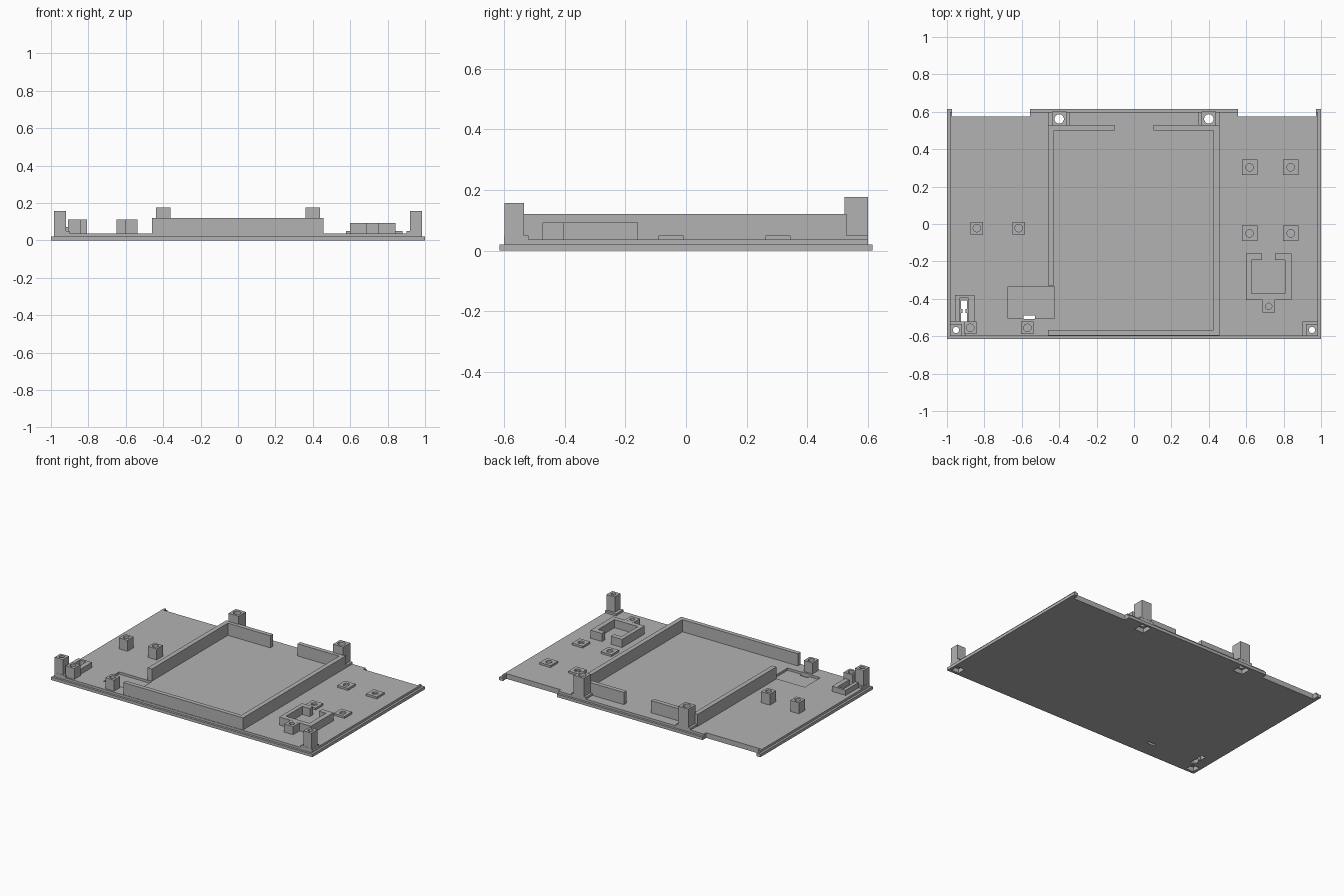
import bpy, bmesh
from mathutils import Matrix

cube = bpy.data.objects.get("Cube")
if cube:
    bpy.data.objects.remove(cube, do_unlink=True)

GREY = bpy.data.materials.new("plain grey")
GREY.use_nodes = True
colour = (0.45, 0.45, 0.45, 1)
GREY.diffuse_color = colour
GREY.node_tree.nodes["Principled BSDF"].inputs["Base Color"].default_value = colour

LOW, TOP = 0.02, 0.036      # tops of the two plate layers
PEDESTAL = 0.05


def finish(name, bm):
    bmesh.ops.recalc_face_normals(bm, faces=bm.faces)
    mesh = bpy.data.meshes.new(name)
    bm.to_mesh(mesh)
    bm.free()
    ob = bpy.data.objects.new(name, mesh)
    bpy.context.collection.objects.link(ob)
    mesh.materials.append(GREY)
    return ob


def prism(name, outline, z0, z1):
    bm = bmesh.new()
    face = bm.faces.new([bm.verts.new((x, y, z0)) for x, y in outline])
    ext = bmesh.ops.extrude_face_region(bm, geom=[face])["geom"]
    verts = [g for g in ext if isinstance(g, bmesh.types.BMVert)]
    bmesh.ops.translate(bm, vec=(0, 0, z1 - z0), verts=verts)
    return finish(name, bm)


def box(name, x0, x1, y0, y1, z0, z1):
    return prism(name, [(x0, y0), (x1, y0), (x1, y1), (x0, y1)], z0, z1)


def square(name, x, y, size, z0, z1):
    h = size / 2
    return box(name, x - h, x + h, y - h, y + h, z0, z1)


def rod(x, y, r, z0, z1):
    bm = bmesh.new()
    bmesh.ops.create_cone(bm, cap_ends=True, segments=32, radius1=r, radius2=r,
                          depth=z1 - z0,
                          matrix=Matrix.Translation((x, y, (z0 + z1) / 2)))
    return finish("cutter", bm)


def cut(ob, cutter):
    # Subtract the cutter, bake the result and drop the cutter
    mod = ob.modifiers.new("cut", "BOOLEAN")
    mod.operation, mod.solver, mod.object = "DIFFERENCE", "EXACT", cutter
    graph = bpy.context.evaluated_depsgraph_get()
    mesh = bpy.data.meshes.new_from_object(ob.evaluated_get(graph))
    ob.modifiers.clear()
    ob.data = mesh
    bpy.data.objects.remove(cutter, do_unlink=True)


def plate_outline(x, y, tab):
    # Notched back edge: side tabs, two shallow bays and a wide centre tongue
    half = [(x, -y), (x, y), (tab, y), (tab, 0.575), (0.557, 0.575), (0.557, y)]
    return half + [(-px, py) for px, py in reversed(half)]


# Two-layer base plate
lower = prism("lower_plate", plate_outline(1, 0.615, 0.972), 0, LOW)
upper = prism("upper_plate", plate_outline(0.985, 0.6, 0.972), LOW, TOP)
plates = (lower, upper)

# Shallow pocket and through slots
cut(upper, box("cutter", -0.675, -0.424, -0.505, -0.335, 0.01, 0.1))
for rect in ((-0.59, -0.53, -0.508, -0.488),
             (-0.925, -0.892, -0.455, -0.41),
             (-0.925, -0.892, -0.52, -0.475),
             (-0.916, -0.9, -0.48, -0.45)):
    for plate in plates:
        cut(plate, box("cutter", *rect, -0.1, 0.1))

# Battery tray walls, open at the left front and back centre
WALL = 0.12
box("tray_front_wall", -0.46, 0.456, -0.597, -0.567, TOP, WALL)
box("tray_right_wall", -0.46, -0.428, -0.33, 0.53, TOP, WALL)
box("tray_left_wall", 0.424, 0.456, -0.567, 0.53, TOP, WALL)
box("tray_back_wall_right", -0.428, -0.103, 0.5, 0.53, TOP, WALL)
box("tray_back_wall_left", 0.105, 0.424, 0.5, 0.53, TOP, WALL)

# Screw posts on pedestals, bored through with square recesses below
for side, word in ((-1, "right"), (1, "left")):
    for place, x, y, size, r, top, px0, px1, py0, py1 in (
            ("back", 0.4, 0.562, 0.078, 0.025, 0.177, 0.345, 0.456, 0.53, 0.6),
            ("front", 0.952, -0.567, 0.064, 0.017, 0.156, 0.9, 0.985, -0.6, -0.52)):
        xs = sorted((side * px0, side * px1))
        pedestal = box(f"{place}_{word}_pedestal", *xs, py0, py1, TOP, PEDESTAL)
        post = square(f"{place}_{word}_post", side * x, y, size, PEDESTAL, top)
        for ob in (lower, upper, pedestal, post):
            cut(ob, rod(side * x, y, r, -0.1, 0.3))
        for ob in plates:
            cut(ob, square("cutter", side * x, y, size - 0.006, -0.1, 0.03))


def standoff(name, x, y, size, top, r=0.02):
    ob = square(name, x, y, size, TOP, top)
    cut(ob, rod(x, y, r, TOP + 0.002, 0.3))


# Tall standoffs on the right
for i, (x, y) in enumerate(((-0.84, -0.022), (-0.617, -0.022),
                            (-0.875, -0.555), (-0.57, -0.555))):
    standoff(f"tall_standoff_{i + 1}", x, y, 0.067, 0.112)

# Low board pads on the left
for x in (0.618, 0.838):
    for y in (0.303, -0.05):
        standoff("board_pad", x, y, 0.082, PEDESTAL)

# Square socket frame with an opening at the back, and its screw boss
frame = box("socket_frame", 0.6, 0.842, -0.405, -0.158, TOP, 0.092)
cut(frame, box("cutter", 0.628, 0.808, -0.372, -0.193, 0, 0.3))
cut(frame, box("cutter", 0.685, 0.755, -0.25, 0, 0, 0.3))
standoff("socket_boss", 0.72, -0.44, 0.068, 0.092, 0.017)

# Switch holder, open towards the front
holder = box("switch_holder", -0.957, -0.852, -0.52, -0.38, TOP, 0.072)
cut(holder, box("cutter", -0.933, -0.886, -0.6, -0.395, 0, 0.3))
